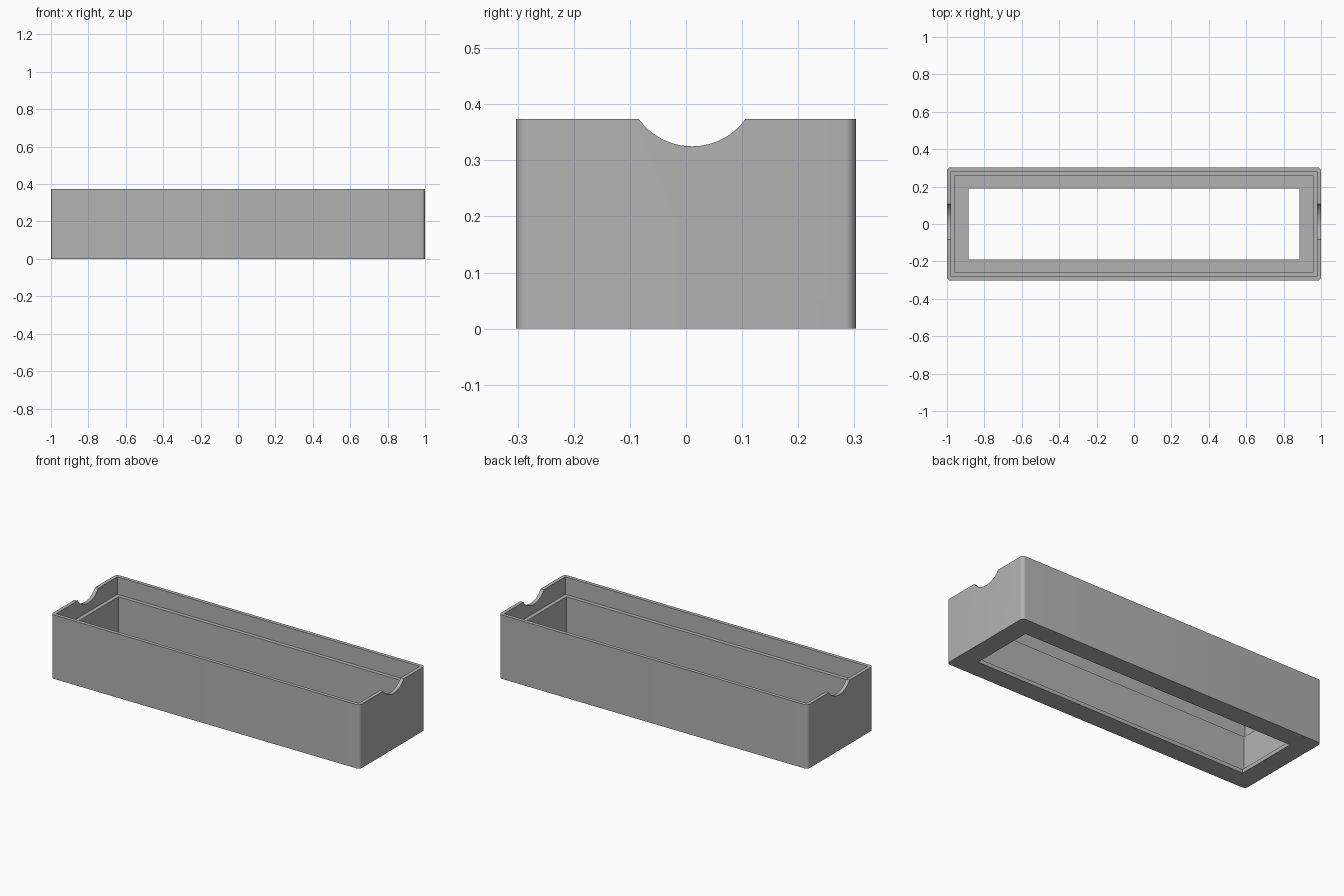
import bpy
import math

if "Cube" in bpy.data.objects:
    bpy.data.objects.remove(bpy.data.objects["Cube"], do_unlink=True)

HEIGHT = 0.374
HALF_X, HALF_Y = 1.0, 0.303

grey = bpy.data.materials.new("plain grey")
grey.use_nodes = True
colour = (0.45, 0.45, 0.45, 1)
grey.diffuse_color = colour
grey.node_tree.nodes["Principled BSDF"].inputs["Base Color"].default_value = colour


def block(name, inset, bottom, top):
    """Box set in evenly from the outer walls."""
    bpy.ops.mesh.primitive_cube_add(size=1, location=(0, 0, (bottom + top) / 2))
    ob = bpy.context.object
    ob.name = name
    ob.scale = (2 * (HALF_X - inset), 2 * (HALF_Y - inset), top - bottom)
    bpy.ops.object.transform_apply(location=True, rotation=True, scale=True)
    ob.data.materials.append(grey)
    return ob


def apply(ob, mod):
    bpy.ops.object.select_all(action="DESELECT")
    bpy.context.view_layer.objects.active = ob
    ob.select_set(True)
    bpy.ops.object.modifier_apply(modifier=mod.name)


def cut(ob, cutter):
    cutter.hide_render = True
    mod = ob.modifiers.new("Cut", "BOOLEAN")
    mod.operation = "DIFFERENCE"
    mod.solver = "EXACT"
    mod.object = cutter
    apply(ob, mod)
    bpy.data.objects.remove(cutter, do_unlink=True)


# Outer shell with rounded upright corners
tray = block("open_tray", 0, 0, HEIGHT)
weights = tray.data.attributes.new("bevel_weight_edge", "FLOAT", "EDGE")
for edge in tray.data.edges:
    a, b = (tray.data.vertices[i].co for i in edge.vertices)
    weights.data[edge.index].value = float(abs(a.z - b.z) > 0.1)
bevel = tray.modifiers.new("Round corners", "BEVEL")
bevel.limit_method = "WEIGHT"
bevel.width = 0.021
bevel.segments = 8
apply(tray, bevel)

# Lid recess, main cavity and floor opening
cut(tray, block("lid_recess", 0.021, 0.272, HEIGHT + 0.1))
cut(tray, block("cavity", 0.044, 0.022, HEIGHT))
cut(tray, block("floor_opening", 0.114, -0.1, 0.1))

# Finger notches through both end walls
bpy.ops.mesh.primitive_cylinder_add(vertices=96, radius=0.117, depth=2.4,
                                    location=(0, 0.011, 0.442),
                                    rotation=(0, math.pi / 2, 0))
notch = bpy.context.object
notch.name = "finger_notch"
notch.data.materials.append(grey)
cut(tray, notch)

bpy.ops.object.select_all(action="DESELECT")
bpy.context.view_layer.objects.active = tray
tray.select_set(True)
bpy.ops.object.shade_smooth_by_angle(angle=math.radians(30))
